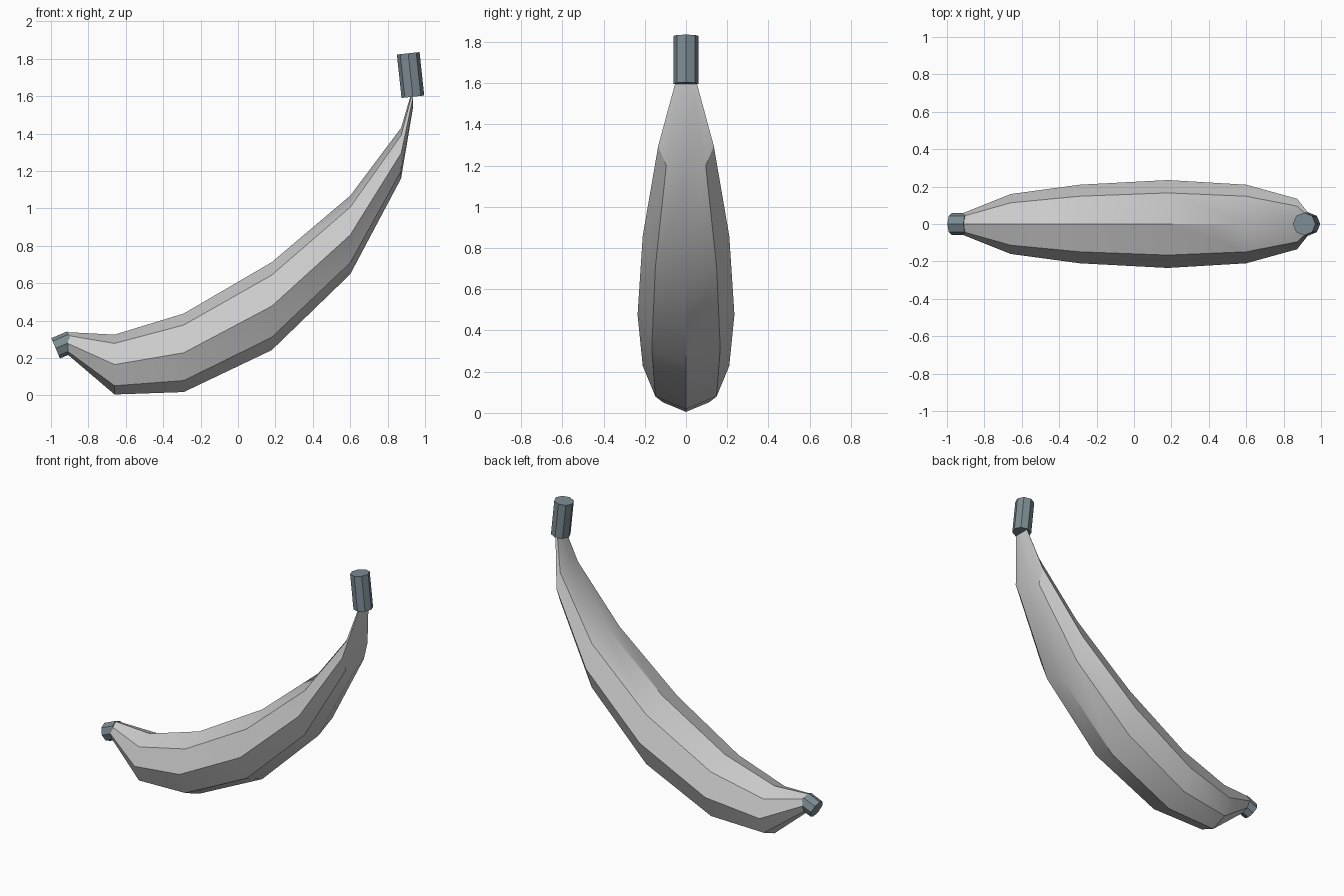
import bpy, bmesh, math
from mathutils import Vector

if "Cube" in bpy.data.objects:
    bpy.data.objects.remove(bpy.data.objects["Cube"])

SIDES = 8

# Fruit body: upright octagonal rings (x, centre z, radius) joined along the curve
rings = [(-0.91, 0.278, 0.06), (-0.66, 0.165, 0.16), (-0.29, 0.228, 0.21),
         (0.18, 0.477, 0.235), (0.60, 0.858, 0.21), (0.872, 1.295, 0.135),
         (0.935, 1.59, 0.055)]
bm = bmesh.new()
loops = []
for x, z, r in rings:
    loops.append([bm.verts.new((x, r * math.cos(math.tau * i / SIDES),
                                z + r * math.sin(math.tau * i / SIDES)))
                  for i in range(SIDES)])
for a, b in zip(loops, loops[1:]):
    for i in range(SIDES):
        j = (i + 1) % SIDES
        bm.faces.new((a[i], a[j], b[j], b[i]))
bm.faces.new(loops[0])
bm.faces.new(loops[-1])
bmesh.ops.recalc_face_normals(bm, faces=bm.faces)
mesh = bpy.data.meshes.new("fruit_body")
bm.to_mesh(mesh)
bm.free()
body = bpy.data.objects.new("fruit_body", mesh)
bpy.context.collection.objects.link(body)
bpy.context.view_layer.objects.active = body
body.select_set(True)
bpy.ops.object.shade_smooth_by_angle(angle=math.radians(30))

# Darker ends
dark = bpy.data.materials.new("dark_end")
dark.diffuse_color = (0.20, 0.26, 0.29, 1)
dark.use_nodes = True
dark.node_tree.nodes["Principled BSDF"].inputs["Base Color"].default_value = dark.diffuse_color


def octagon_rod(name, start, end, radius):
    start, end = Vector(start), Vector(end)
    axis = end - start
    bpy.ops.mesh.primitive_cylinder_add(vertices=SIDES, radius=radius,
                                        depth=axis.length,
                                        location=(start + end) / 2)
    rod = bpy.context.object
    rod.name = name
    rod.rotation_euler = (0, math.atan2(axis.x, axis.z), 0)
    rod.data.materials.append(dark)


octagon_rod("stem", (0.935, 0, 1.597), (0.91, 0, 1.829), 0.061)
octagon_rod("blossom_tip", (-0.89, 0, 0.288), (-0.975, 0, 0.252), 0.059)
